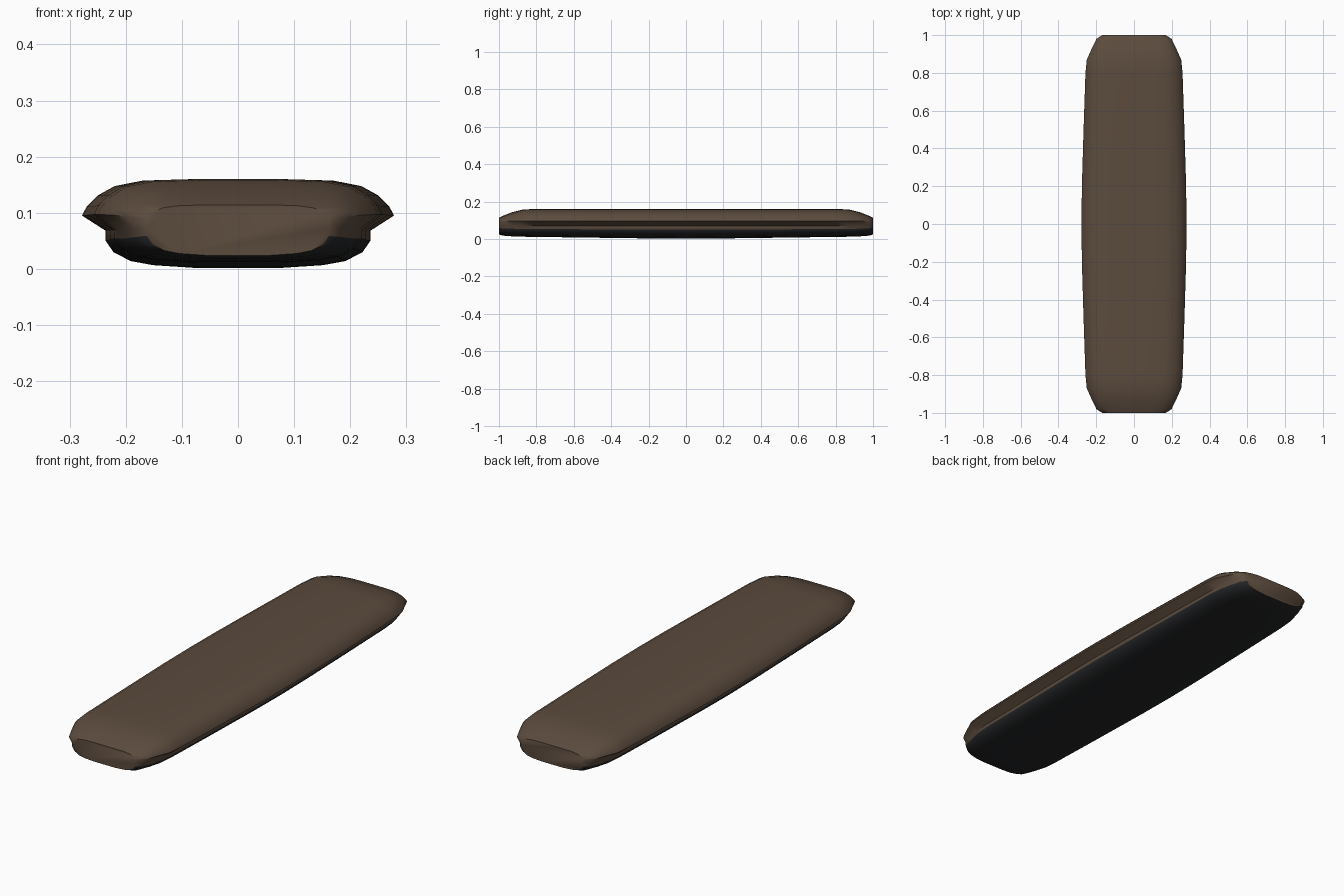
import bpy, bmesh, math

if "Cube" in bpy.data.objects:
    bpy.data.objects.remove(bpy.data.objects["Cube"])

def material(name, color):
    m = bpy.data.materials.new(name)
    m.diffuse_color = (*color, 1)
    m.use_nodes = True
    m.node_tree.nodes["Principled BSDF"].inputs["Base Color"].default_value = m.diffuse_color
    return m

# Upper half-section: fraction of rim width, fraction of height from rim to top
UPPER = [(0.29, 1), (0.61, 0.96), (0.79, 0.81), (0.90, 0.55), (0.97, 0.25), (1, 0)]
# Lower half-section: fraction of lower width, fraction of height from bottom to lip
LOWER = [(1, 1), (1, 0.73), (0.94, 0.42), (0.81, 0.18), (0.64, 0.07), (0.34, 0)]

# Stations: y, rim width, lower width, rim z, lip z, top z, bottom z
HALF = [
    (0.00, 0.278, 0.236, 0.095, 0.068, 0.160, 0.002),
    (0.20, 0.276, 0.234, 0.095, 0.068, 0.160, 0.003),
    (0.50, 0.267, 0.228, 0.096, 0.068, 0.160, 0.007),
    (0.80, 0.257, 0.221, 0.097, 0.069, 0.160, 0.011),
    (0.87, 0.250, 0.215, 0.097, 0.069, 0.158, 0.012),
    (0.93, 0.223, 0.200, 0.096, 0.070, 0.143, 0.014),
    (0.98, 0.199, 0.184, 0.093, 0.071, 0.123, 0.018),
    (1.00, 0.168, 0.162, 0.088, 0.072, 0.114, 0.024),
]
stations = [(-s[0], *s[1:]) for s in reversed(HALF[1:])] + HALF

def ring(y, rim_w, low_w, rim_z, lip_z, top, bottom):
    right = [(rim_w * a, y, rim_z + (top - rim_z) * b) for a, b in UPPER]
    right += [(low_w * a, y, bottom + (lip_z - bottom) * b) for a, b in LOWER]
    return right + [(-x, yy, z) for x, yy, z in reversed(right)]

# Loft the board; the faces of the lower shell are dark
bm = bmesh.new()
rings = [[bm.verts.new(p) for p in ring(*s)] for s in stations]
n = len(rings[0])
for a, b in zip(rings, rings[1:]):
    for i in range(n):
        j = (i + 1) % n
        f = bm.faces.new((a[i], a[j], b[j], b[i]))
        f.material_index = 1 if 7 <= i <= 15 else 0
# Blunt brown ends
bm.faces.new(rings[0])
bm.faces.new(rings[-1])
bmesh.ops.recalc_face_normals(bm, faces=bm.faces)
mesh = bpy.data.meshes.new("board")
bm.to_mesh(mesh)
bm.free()
mesh.materials.append(material("brown", (0.105, 0.07, 0.047)))
mesh.materials.append(material("dark_sole", (0.018, 0.019, 0.021)))
board = bpy.data.objects.new("board", mesh)
bpy.context.collection.objects.link(board)
bpy.context.view_layer.objects.active = board
board.select_set(True)
bpy.ops.object.shade_smooth_by_angle(angle=math.radians(50))
